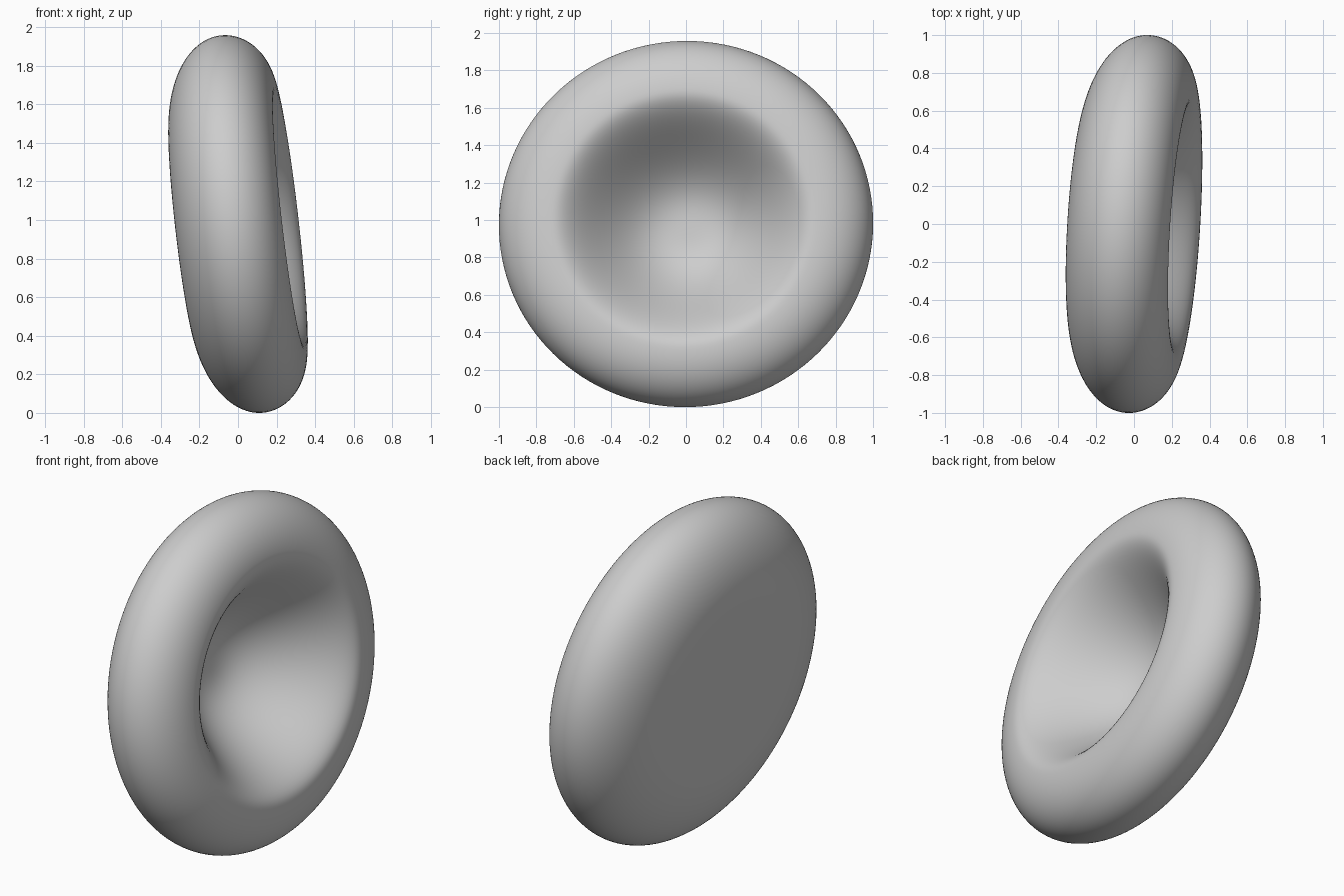
import bpy, bmesh, math
from mathutils import Vector, Matrix

old = bpy.data.objects.get("Cube")
if old:
    bpy.data.objects.remove(old, do_unlink=True)

CREST, FRONT = 0.70, 0.25        # radius and height of the front rim crest
FLAT, BACK = 0.50, 0.315         # radius and depth of the flat part of the back
BOWL = 0.48                      # depth of the bowl below the crest
STEPS = 128

# Half cross-section: smooth bowl, rounded front rim, broader rounded back
profile = []
for i in range(36):
    u = i / 36
    profile.append((CREST * u, FRONT - BOWL * (1 - 4 * u ** 3 + 3 * u ** 4)))
for i in range(25):
    a = math.pi / 2 * i / 24
    profile.append((CREST + (1 - CREST) * math.sin(a), FRONT * math.cos(a)))
for i in range(1, 33):
    a = math.pi / 2 * i / 32
    profile.append((FLAT + (1 - FLAT) * math.cos(a), -BACK * math.sin(a)))
for i in range(1, 9):
    profile.append((FLAT * (1 - i / 8), -BACK))

# Spin the section into a closed disc
bm = bmesh.new()
verts = [bm.verts.new((r, 0, h)) for r, h in profile]
edges = [bm.edges.new(pair) for pair in zip(verts, verts[1:])]
bmesh.ops.spin(bm, geom=verts + edges, cent=(0, 0, 0), axis=(0, 0, 1),
               angle=2 * math.pi, steps=STEPS)
bmesh.ops.remove_doubles(bm, verts=bm.verts, dist=0.0005)
bmesh.ops.recalc_face_normals(bm, faces=bm.faces)

# Slightly oval outline, then turn the bowl sideways with a small tilt
normal = Vector((1, -0.062, 0.115)).normalized()
turn = normal.to_track_quat('Z', 'Y').to_matrix().to_4x4()
bm.transform(turn @ Matrix.Diagonal((1.002, 0.984, 1, 1)))

# Centre it and stand it on the ground
low = Vector([min(v.co[k] for v in bm.verts) for k in range(3)])
high = Vector([max(v.co[k] for v in bm.verts) for k in range(3)])
mid = (low + high) / 2
mid.z = low.z
bm.transform(Matrix.Translation(-mid))

mesh = bpy.data.meshes.new("dimpled_disc")
bm.to_mesh(mesh)
bm.free()
disc = bpy.data.objects.new("dimpled_disc", mesh)
bpy.context.collection.objects.link(disc)

# Plain grey material
grey = bpy.data.materials.new("mid_grey")
grey.use_nodes = True
colour = (0.61, 0.61, 0.61, 1)
grey.diffuse_color = colour
bsdf = next(n for n in grey.node_tree.nodes if n.type == 'BSDF_PRINCIPLED')
bsdf.inputs["Base Color"].default_value = colour
mesh.materials.append(grey)

for p in mesh.polygons:
    p.use_smooth = True
